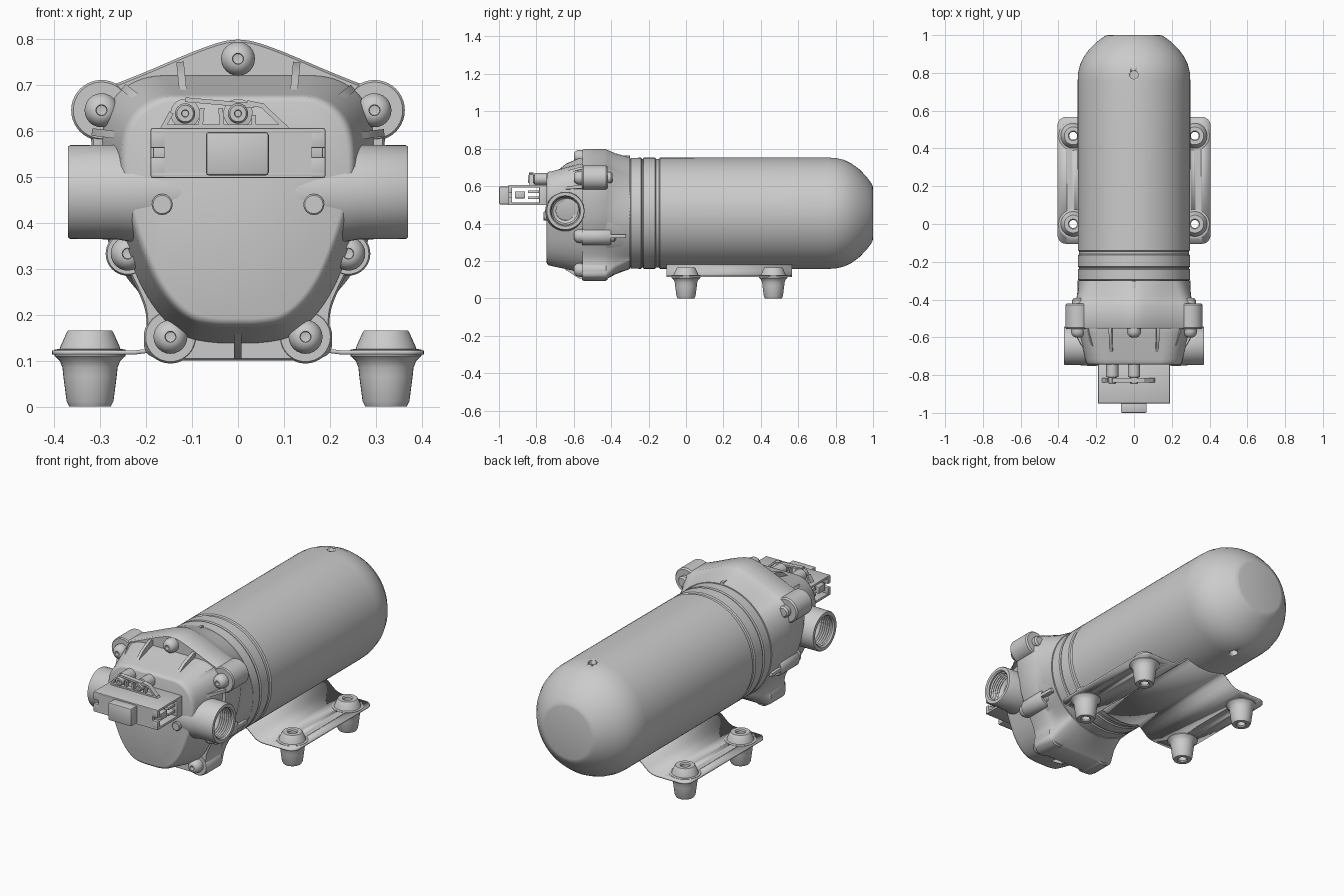
import bpy, bmesh, math
from mathutils import Vector, Matrix

if "Cube" in bpy.data.objects:
    bpy.data.objects.remove(bpy.data.objects["Cube"])

ZC = 0.455  # height of the motor axis


def finish(name, bm, angle=35):
    bmesh.ops.remove_doubles(bm, verts=bm.verts, dist=1e-5)
    bmesh.ops.recalc_face_normals(bm, faces=bm.faces)
    me = bpy.data.meshes.new(name)
    bm.to_mesh(me)
    bm.free()
    me.shade_smooth()
    me.set_sharp_from_angle(angle=math.radians(angle))
    ob = bpy.data.objects.new(name, me)
    bpy.context.collection.objects.link(ob)
    return ob


def loft(bm, rings, caps=True, loop=False):
    rows = [[bm.verts.new(p) for p in r] for r in rings]
    n = len(rows[0])
    pairs = list(zip(rows, rows[1:])) + ([(rows[-1], rows[0])] if loop else [])
    for a, b in pairs:
        for i in range(n):
            j = (i + 1) % n
            bm.faces.new((a[i], a[j], b[j], b[i]))
    if caps and not loop:
        bm.faces.new(rows[0])
        bm.faces.new(rows[-1])


def lathe(bm, prof, loc, axis, seg=32, loop=False):
    """Turn (radius, distance) points about an axis starting at loc."""
    q = Vector(axis).to_track_quat('Z', 'Y')
    rings = [[Vector(loc) + q @ Vector((r * math.cos(math.tau * i / seg), r * math.sin(math.tau * i / seg), t))
              for i in range(seg)] for r, t in prof]
    loft(bm, rings, loop=loop)


def box(bm, x, y, z, bev=0.004):
    m = Matrix.Translation(((x[0] + x[1]) / 2, (y[0] + y[1]) / 2, (z[0] + z[1]) / 2))
    s = Matrix.Diagonal((x[1] - x[0], y[1] - y[0], z[1] - z[0], 1))
    vs = bmesh.ops.create_cube(bm, size=1, matrix=m @ s)['verts']
    if bev:
        es = list({e for v in vs for e in v.link_edges})
        bmesh.ops.bevel(bm, geom=es, offset=bev, segments=2, affect='EDGES', profile=0.5)


def outline(half, rounds=3):
    """Mirror a right-hand (x, z) outline and round its corners."""
    pts = half + [(-x, z) for x, z in reversed(half) if x > 0]
    for _ in range(rounds):
        new = []
        for i, (ax, az) in enumerate(pts):
            bx, bz = pts[(i + 1) % len(pts)]
            new += [(ax * .75 + bx * .25, az * .75 + bz * .25), (ax * .25 + bx * .75, az * .25 + bz * .75)]
        pts = new
    return pts


def at(pts, y, s=1.0, c=0.45):
    return [(x * s, y, c + (z - c) * s) for x, z in pts]


def difference(ob, cutter):
    cutter.hide_render = True
    cutter.hide_viewport = True
    md = ob.modifiers.new("cut", 'BOOLEAN')
    md.operation = 'DIFFERENCE'
    md.object = cutter


# Motor body with domed rear end and seam grooves
bm = bmesh.new()
lathe(bm, [(.285, -.5), (.296, -.31), (.290, -.305), (.290, -.298), (.296, -.295), (.297, -.24), (.291, -.236),
           (.291, -.23), (.297, -.226), (.297, -.165), (.291, -.16), (.291, -.145), (.297, -.14), (.298, .4),
           (.298, .76), (.296, .80), (.285, .845), (.266, .885), (.236, .926), (.196, .965), (.165, .988),
           (.150, .997), (.138, 1.0)], (0, 0, ZC), (0, 1, 0), 96)
body = finish("motor_body", bm, 30)
bm = bmesh.new()
for s in (1, -1):
    lathe(bm, [(.022, .265), (.022, .34)], (0, .79, ZC), (0, 0, s), 24)
difference(body, finish("drain_hole_cutter", bm))

# Flange plate, tapering back to the round motor
plate = outline([(0, .803), (.07, .785), (.22, .72), (.30, .69), (.325, .6), (.305, .45), (.27, .35), (.215, .25),
                 (.195, .19), (.21, .12), (.17, .1), (.1, .1), (0, .1)])
circ = []
for x, z in plate:
    d = Vector((x, z - ZC)).normalized() * .298
    circ.append((d.x, -.30, ZC + d.y))
bm = bmesh.new()
mid = [tuple(Vector(a) * .55 + Vector(b) * .45) for a, b in zip(at(plate, -.44, .985), circ)]
loft(bm, [at(plate, -.553, .985), at(plate, -.545), at(plate, -.43), at(plate, -.42, .985), mid, circ])
finish("flange", bm)

# Bolt bosses and domed socket bolts
bolts = [(0, .757, .036, -.43), (.297, .645, .066, -.42), (.24, .333, .048, -.40), (.147, .152, .058, -.42)]
bolts += [(-x, z, r, y) for x, z, r, y in bolts[1:]]
bm, bb = bmesh.new(), bmesh.new()
for x, z, r, y in bolts:
    L = y + .555
    lathe(bm, [(r * .93, 0), (r, .006), (r, L - .008), (r * .9, L)], (x, -.555, z), (0, 1, 0), 40)
    lathe(bb, [(.036, -.01), (.037, .02), (.034, .033), (.026, .044), (.015, .05), (.012, .05), (.011, .03),
               (0, .028)], (x, -.55, z), (0, -1, 0), 24)
    if x:
        lathe(bb, [(.03, -.02), (.03, .018), (.022, .027), (0, .028)], (x, y, z), (0, 1, 0), 24)
finish("bolt_bosses", bm)
finish("bolts", bb)

# Pump head cover, tapered with a rounded front edge
base = outline([(0, .717), (.1, .717), (.215, .717), (.29, .65), (.292, .5), (.25, .37), (.2, .24), (.125, .155),
                (.05, .142), (0, .142)])
front = outline([(0, .68), (.1, .68), (.185, .68), (.252, .62), (.262, .5), (.225, .37), (.175, .25), (.11, .183),
                 (.05, .172), (0, .172)])
bm = bmesh.new()
loft(bm, [at(base, -.53, 1.02), at(base, -.56, 1.01), at(base, -.575), at(front, -.715), at(front, -.733, .985),
          at(front, -.742, .96), at(front, -.745, .93)])
finish("head_cover", bm, 40)

# Stiffening ribs round the cover
bm = bmesh.new()
ribs = [((.118, .66), (.127, .75)), ((.18, .64), (.25, .695)), ((.22, .585), (.318, .597)),
        ((.12, .21), (.195, .258)), ((0, .21), (0, .105))]
ribs += [((-a[0], a[1]), (-b[0], b[1])) for a, b in ribs[:4]]
for a, b in ribs:
    d = Vector((b[0] - a[0], 0, b[1] - a[1])).normalized()
    side = Vector((-d.z, 0, d.x)) * .009
    sec = [Vector((a[0], -.54, a[1])), Vector((b[0], -.54, b[1])), Vector((b[0], -.57, b[1])),
           Vector((a[0], -.57, a[1])) + d * .06 + Vector((0, -.07, 0)), Vector((a[0], -.715, a[1]))]
    loft(bm, [[p - side for p in sec], [p + side * .8 for p in sec]])
box(bm, (-.008, .008), (-.44, -.30), (.72, .765))
for s in (1, -1):
    box(bm, sorted((s * .235, s * .285)), (-.42, -.32), (.322, .342))
finish("ribs", bm)

# Threaded inlet and outlet ports
bm = bmesh.new()
bore = [(.082, .37), (.076, .362)]
for i in range(6):
    bore += [(.079, .352 - i * .012), (.073, .346 - i * .012)]
for s in (1, -1):
    lathe(bm, [(.1, .12), (.108, .235), (.103, .262), (.102, .365), (.099, .37)] + bore
          + [(.066, .275), (.05, .27), (.048, .22), (0, .22)], (0, -.645, .467), (s, 0, 0), 48)
finish("ports", bm)

# Pressure switch housing, open through the sides
bm = bmesh.new()
box(bm, (-.19, .19), (-.95, -.74), (.592, .606))
box(bm, (-.19, .19), (-.95, -.74), (.498, .512))
box(bm, (-.16, .16), (-.95, -.93), (.5, .604), 0)
box(bm, (-.19, .19), (-.785, -.74), (.5, .604))
box(bm, (-.07, .067), (-1.0, -.94), (.503, .598), .007)
for s in (1, -1):
    for z in ((.5, .543), (.563, .604)):
        box(bm, sorted((s * .155, s * .19)), (-.95, -.93), z, .002)
finish("switch_housing", bm)

# Switch terminals inside the housing
bm = bmesh.new()
for s in (1, -1):
    box(bm, sorted((s * .05, s * .185)), (-.915, -.86), (.535, .572))
    box(bm, sorted((s * .05, s * .18)), (-.845, -.785), (.53, .545))
    box(bm, sorted((s * .05, s * .18)), (-.845, -.785), (.562, .577))
finish("switch_terminals", bm)

# Bracket and screws above the switch
bm = bmesh.new()


def bar(a, b, w=.005, y=(-.84, -.815)):
    d = Vector((b[0] - a[0], b[1] - a[1])).normalized() * w
    q = [(a[0] - d.y, a[1] + d.x), (b[0] - d.y, b[1] + d.x), (b[0] + d.y, b[1] - d.x), (a[0] + d.y, a[1] - d.x)]
    loft(bm, [[(x, yy, z) for x, z in q] for yy in y])


for a, b in [((-.115, .668), (.035, .655)), ((.02, .662), (.052, .655)), ((.05, .658), (.108, .603)),
             ((.034, .635), (.034, .603)), ((-.145, .64), (-.165, .603)), ((-.078, .65), (-.082, .603)),
             ((-.038, .65), (-.034, .603)), ((-.16, .609), (.105, .609))]:
    bar(a, b)
for x in (-.115, 0):
    lathe(bm, [(.032, 0), (.032, .07), (.022, .072), (.022, .1), (.018, .106), (.008, .106), (.007, .095),
               (0, .095)], (x, -.74, .638), (0, -1, 0), 24)
finish("switch_bracket", bm)

# Small locating pads on the cover
bm = bmesh.new()
for s in (1, -1):
    lathe(bm, [(.023, 0), (.023, .018), (.02, .021)], (s * .165, -.742, .44), (0, -1, 0), 16)
finish("cover_pads", bm)

# Mounting plate: cradle under the motor with flat wings and rounded corners
half = [(x, ZC - math.sqrt(.3 ** 2 - x * x), 0) for x in (0, .03, .06, .09, .115)]
half += [(.135, .167, 0), (.16, .145, 0), (.18, .129, 0), (.2, .121, 0), (.225, .118, 0)]
half += [(.36 + .045 * math.sin(a), .118, .045 * (1 - math.cos(a))) for a in [i * math.pi / 12 for i in range(7)]]
bm = bmesh.new()
rows = []
for x, z, i in [(-x, z, i) for x, z, i in reversed(half[1:])] + half:
    rows.append((bm.verts.new((x, -.105 + i, z)), bm.verts.new((x, .567 - i, z))))
for a, b in zip(rows, rows[1:]):
    bm.faces.new((a[0], b[0], b[1], a[1]))
mount = finish("mounting_plate", bm)
sol = mount.modifiers.new("thickness", 'SOLIDIFY')
sol.thickness = .009
sol.offset = 0

# Rubber feet with through holes
bm, bc = bmesh.new(), bmesh.new()
for x in (-.322, .322):
    for y in (0.0, .467):
        lathe(bm, [(.021, .006), (.026, 0), (.045, 0), (.051, .012), (.058, .065), (.06, .085), (.066, .1),
                   (.077, .11), (.077, .124), (.066, .126), (.064, .132), (.05, .163), (.047, .166), (.026, .166),
                   (.021, .16)], (x, y, 0), (0, 0, 1), 36, loop=True)
        lathe(bc, [(.035, .09), (.035, .15)], (x, y, 0), (0, 0, 1), 24)
finish("rubber_feet", bm)
difference(mount, finish("foot_hole_cutter", bc))
